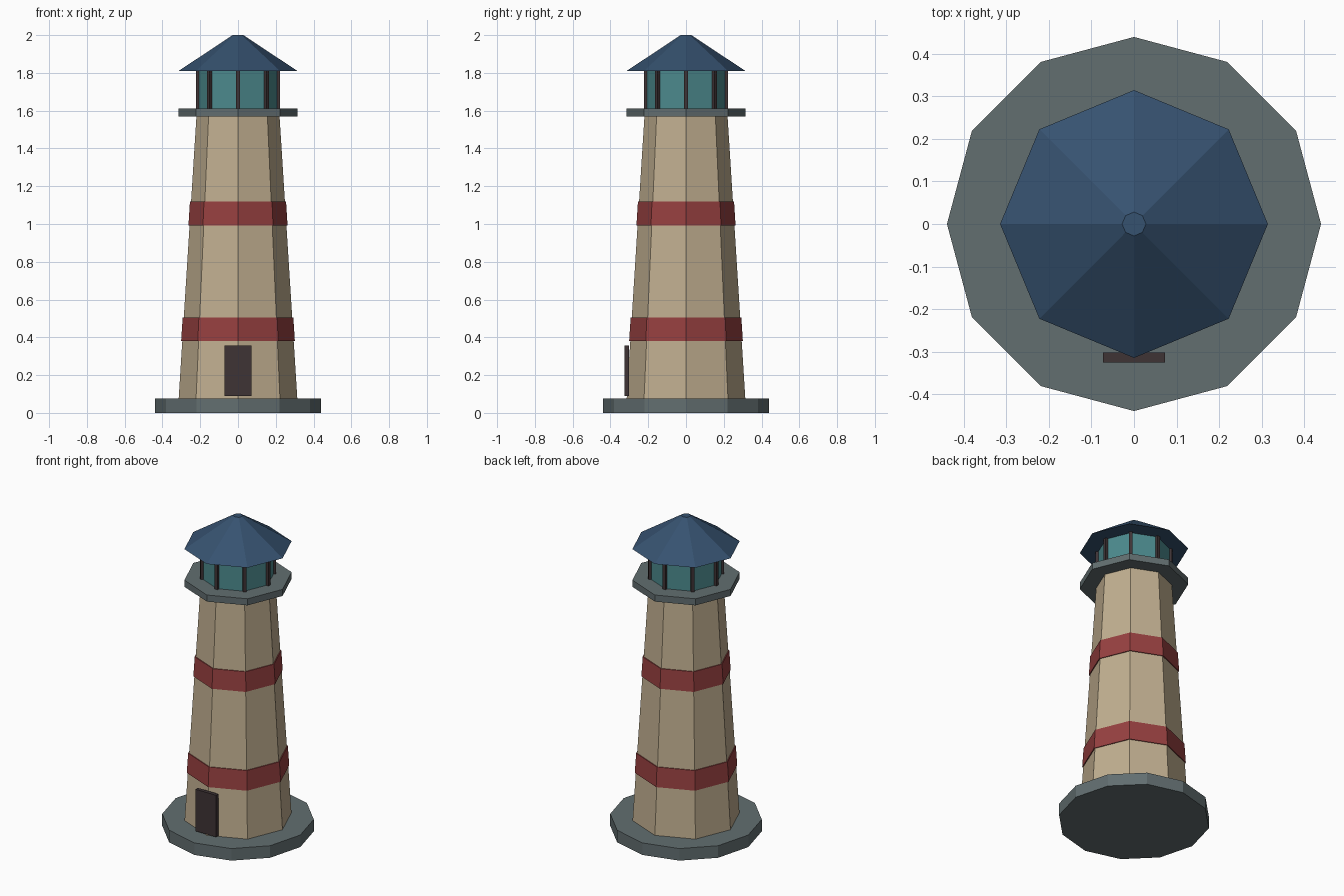
import bpy
import bmesh
import math
from mathutils import Matrix, Vector

default = bpy.data.objects.get("Cube")
if default:
    bpy.data.objects.remove(default, do_unlink=True)


def material(name, rgb):
    """Flat material from display RGB (0-255), stored as linear values."""
    linear = [((c / 255 + 0.055) / 1.055) ** 2.4 for c in rgb] + [1.0]
    mat = bpy.data.materials.new(name)
    mat.use_nodes = True
    mat.diffuse_color = linear
    mat.node_tree.nodes["Principled BSDF"].inputs["Base Color"].default_value = linear
    return mat


SAND = material("sand wall", (193, 175, 144))
RED = material("red band", (151, 64, 64))
STONE = material("grey stone", (98, 110, 112))
BLUE = material("blue roof", (54, 82, 112))
GLASS = material("teal glass", (76, 138, 142))
DARK = material("dark wood", (62, 51, 53))


def finish(name, bm, mat):
    mesh = bpy.data.meshes.new(name)
    bm.to_mesh(mesh)
    bm.free()
    mesh.materials.append(mat)
    obj = bpy.data.objects.new(name, mesh)
    bpy.context.collection.objects.link(obj)
    return obj


def frustum(name, mat, z0, z1, r0, r1, sides=8):
    """Faceted, capped ring with corners on the x and y axes."""
    bm = bmesh.new()
    bmesh.ops.create_cone(bm, cap_ends=True, segments=sides, radius1=r0, radius2=r1,
                          depth=z1 - z0,
                          matrix=Matrix.Translation((0, 0, (z0 + z1) / 2)))
    return finish(name, bm, mat)


def box(name, mat, center, size, angle=0):
    bm = bmesh.new()
    bmesh.ops.create_cube(bm, size=1, matrix=Matrix.Translation(center)
                          @ Matrix.Rotation(angle, 4, "Z")
                          @ Matrix.Diagonal((*size, 1)))
    return finish(name, bm, mat)


# Foundation and tapered tower
BASE_TOP, TOWER_TOP = 0.077, 1.57
R_BOTTOM, R_TOP = 0.314, 0.22
frustum("foundation", STONE, 0, BASE_TOP, 0.44, 0.44, sides=12)
frustum("tower", SAND, BASE_TOP, TOWER_TOP, R_BOTTOM, R_TOP)


def tower_radius(z):
    return R_BOTTOM + (R_TOP - R_BOTTOM) * (z - BASE_TOP) / (TOWER_TOP - BASE_TOP)


# Painted bands, slightly proud of the wall
for name, z0, z1 in (("lower_band", 0.38, 0.505), ("upper_band", 0.993, 1.118)):
    frustum(name, RED, z0, z1, tower_radius(z0) + 0.006, tower_radius(z1) + 0.006)

# Door
box("door", DARK, (0, -0.314, 0.223), (0.145, 0.023, 0.267))

# Gallery, lantern room and roof
frustum("gallery", STONE, TOWER_TOP, 1.612, 0.315, 0.315)
frustum("lantern_glass", GLASS, 1.612, 1.81, 0.21, 0.21)
for i in range(8):
    angle = i * math.pi / 4
    spot = Vector((math.cos(angle), math.sin(angle), 0)) * 0.212
    spot.z = 1.711
    box(f"lantern_post_{i + 1}", DARK, spot, (0.02, 0.02, 0.198), angle)
frustum("roof", BLUE, 1.81, 2.0, 0.315, 0.028)
